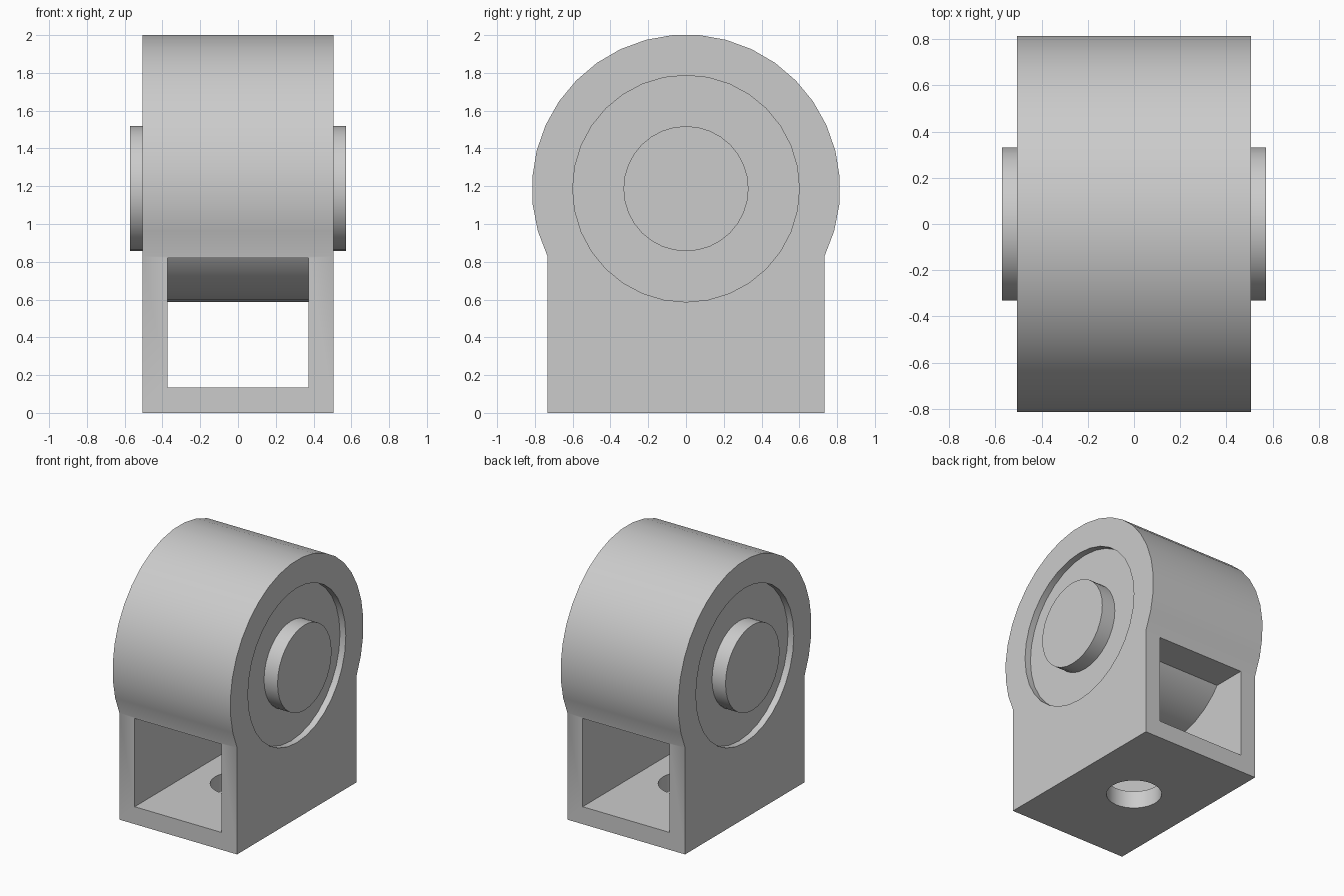
import bpy, bmesh
from math import cos, sin, pi, acos
from mathutils import Matrix

cube = bpy.data.objects.get("Cube")
if cube:
    bpy.data.objects.remove(cube, do_unlink=True)

HALF_WIDTH = 0.505     # housing, along x
HALF_DEPTH = 0.733     # housing foot, along y
AXIS_Z = 1.187         # height of the pin axis
HEAD_R = 0.816
BEARING_R = 0.6

GREY = (0.6, 0.6, 0.6, 1)
grey = bpy.data.materials.new("light_grey")
grey.use_nodes = True
grey.diffuse_color = GREY
grey.node_tree.nodes["Principled BSDF"].inputs["Base Color"].default_value = GREY


def add_object(name, bm):
    bmesh.ops.recalc_face_normals(bm, faces=bm.faces)
    mesh = bpy.data.meshes.new(name)
    bm.to_mesh(mesh)
    bm.free()
    mesh.materials.append(grey)
    obj = bpy.data.objects.new(name, mesh)
    bpy.context.collection.objects.link(obj)
    return obj


def cylinder(name, radius, length, axis, z, sides):
    bm = bmesh.new()
    turn = Matrix.Rotation(pi / 2, 4, "Y") if axis == "X" else Matrix()
    bmesh.ops.create_cone(bm, cap_ends=True, segments=sides, radius1=radius,
                          radius2=radius, depth=length,
                          matrix=Matrix.Translation((0, 0, z)) @ turn)
    return add_object(name, bm)


def box(name, size, z):
    bm = bmesh.new()
    bmesh.ops.create_cube(bm, size=1, matrix=Matrix.Translation((0, 0, z))
                          @ Matrix.Diagonal((*size, 1)))
    return add_object(name, bm)


def cut(target, cutters):
    for cutter in cutters:
        mod = target.modifiers.new("cut", "BOOLEAN")
        mod.operation = "DIFFERENCE"
        mod.solver = "EXACT"
        mod.object = cutter
    graph = bpy.context.evaluated_depsgraph_get()
    result = bpy.data.meshes.new_from_object(target.evaluated_get(graph))
    target.modifiers.clear()
    target.data = result
    for cutter in cutters:
        bpy.data.objects.remove(cutter, do_unlink=True)


# Housing: square foot blending into a round head, extruded along x
start = -acos(HALF_DEPTH / HEAD_R)
steps = 23
sweep = pi - 2 * start
outline = [(-HALF_DEPTH, 0), (HALF_DEPTH, 0)]
for i in range(steps + 1):
    a = start + sweep * i / steps
    outline.append((HEAD_R * cos(a), AXIS_Z + HEAD_R * sin(a)))
bm = bmesh.new()
face = bm.faces.new([bm.verts.new((-HALF_WIDTH, y, z)) for y, z in outline])
side = bmesh.ops.extrude_face_region(bm, geom=[face])
bmesh.ops.translate(bm, vec=(2 * HALF_WIDTH, 0, 0),
                    verts=[v for v in side["geom"] if isinstance(v, bmesh.types.BMVert)])
housing = add_object("housing", bm)

# Openings: window through the foot, bearing bore, bolt hole in the floor
floor_z, window_top = 0.135, 0.82
cut(housing, [
    box("window_cutter", (0.747, 2, window_top - floor_z), (window_top + floor_z) / 2),
    cylinder("bore_cutter", BEARING_R, 2, "X", AXIS_Z, 32),
    cylinder("bolt_hole_cutter", 0.196, 0.4, "Z", 0, 32),
])

# Bearing recessed in the housing, and the pin standing proud of both sides
bearing = cylinder("bearing", BEARING_R, 0.91, "X", AXIS_Z, 32)
pin = cylinder("pin", 0.331, 1.142, "X", AXIS_Z, 32)

bpy.ops.object.select_all(action="DESELECT")
for obj in (housing, bearing, pin):
    obj.select_set(True)
bpy.context.view_layer.objects.active = housing
bpy.ops.object.shade_smooth_by_angle(angle=pi / 6)
